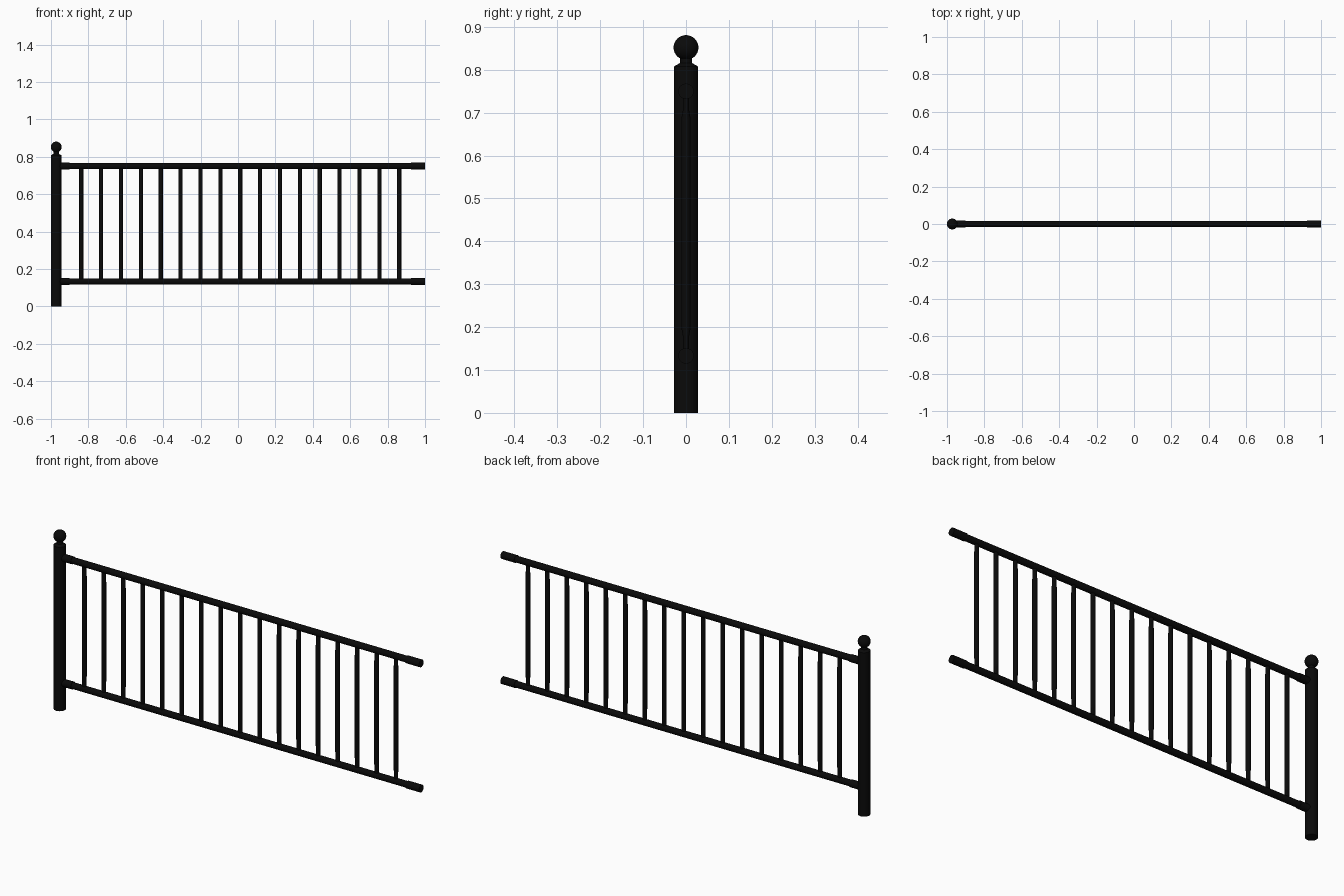
import bpy, bmesh, math
from mathutils import Matrix, Vector

if "Cube" in bpy.data.objects:
    bpy.data.objects.remove(bpy.data.objects["Cube"])

black = bpy.data.materials.new("black_metal")
black.diffuse_color = (0.003, 0.003, 0.003, 1)
black.use_nodes = True
black.node_tree.nodes["Principled BSDF"].inputs["Base Color"].default_value = black.diffuse_color


def turned(name, rings, origin, along_x=False, sides=20):
    """Lofted tube: rings are (radius_x, radius_y, height)."""
    bm = bmesh.new()
    loops = []
    for rx, ry, h in rings:
        loops.append([bm.verts.new((rx * math.cos(2 * math.pi * i / sides),
                                    ry * math.sin(2 * math.pi * i / sides), h))
                      for i in range(sides)])
    for a, b in zip(loops, loops[1:]):
        for i in range(sides):
            j = (i + 1) % sides
            bm.faces.new((a[i], a[j], b[j], b[i]))
    bm.faces.new(loops[0][::-1])
    bm.faces.new(loops[-1])
    if along_x:
        bm.transform(Matrix.Rotation(math.pi / 2, 4, 'Y'))
    bm.transform(Matrix.Translation(Vector(origin)))
    me = bpy.data.meshes.new(name)
    bm.to_mesh(me)
    bm.free()
    me.materials.append(black)
    ob = bpy.data.objects.new(name, me)
    bpy.context.collection.objects.link(ob)
    finish(ob)
    return ob


def finish(ob):
    bpy.ops.object.select_all(action='DESELECT')
    ob.select_set(True)
    bpy.context.view_layer.objects.active = ob
    bpy.ops.object.shade_smooth_by_angle(angle=math.radians(35))


# end post with sloped shoulder and neck
POST_X = -0.972
post = [(0.028, 0), (0.028, 0.808), (0.014, 0.816), (0.0135, 0.835)]
turned("end_post", [(r, r, z) for r, z in post], (POST_X, 0, 0), sides=32)

# ball finial
bpy.ops.mesh.primitive_uv_sphere_add(segments=32, ring_count=16, radius=0.029,
                                     location=(POST_X, 0, 0.852))
ball = bpy.context.object
ball.name = "ball_finial"
ball.data.materials.append(black)
finish(ball)

# horizontal rails with a thicker sleeve at each end
for label, z in (("bottom", 0.133), ("top", 0.75)):
    turned(label + "_rail", [(0.0155, 0.0155, -0.965), (0.0155, 0.0155, 0.99)],
           (0, 0, z), True)
    for side, x0, x1 in (("left", -0.96, -0.9), ("right", 0.925, 1.0)):
        turned(f"{label}_{side}_sleeve",
               [(0.0182, 0.0182, x0), (0.0182, 0.0182, x1)], (0, 0, z), True)

# balusters, flattened where they meet the rails
for i in range(17):
    x = -0.838 + i * 0.10625
    turned(f"baluster_{i + 1}",
           [(0.011, 0.0075, 0.135), (0.011, 0.0075, 0.18), (0.011, 0.011, 0.2),
            (0.011, 0.011, 0.685), (0.011, 0.0075, 0.705), (0.011, 0.0075, 0.748)],
           (x, 0, 0), sides=16)
